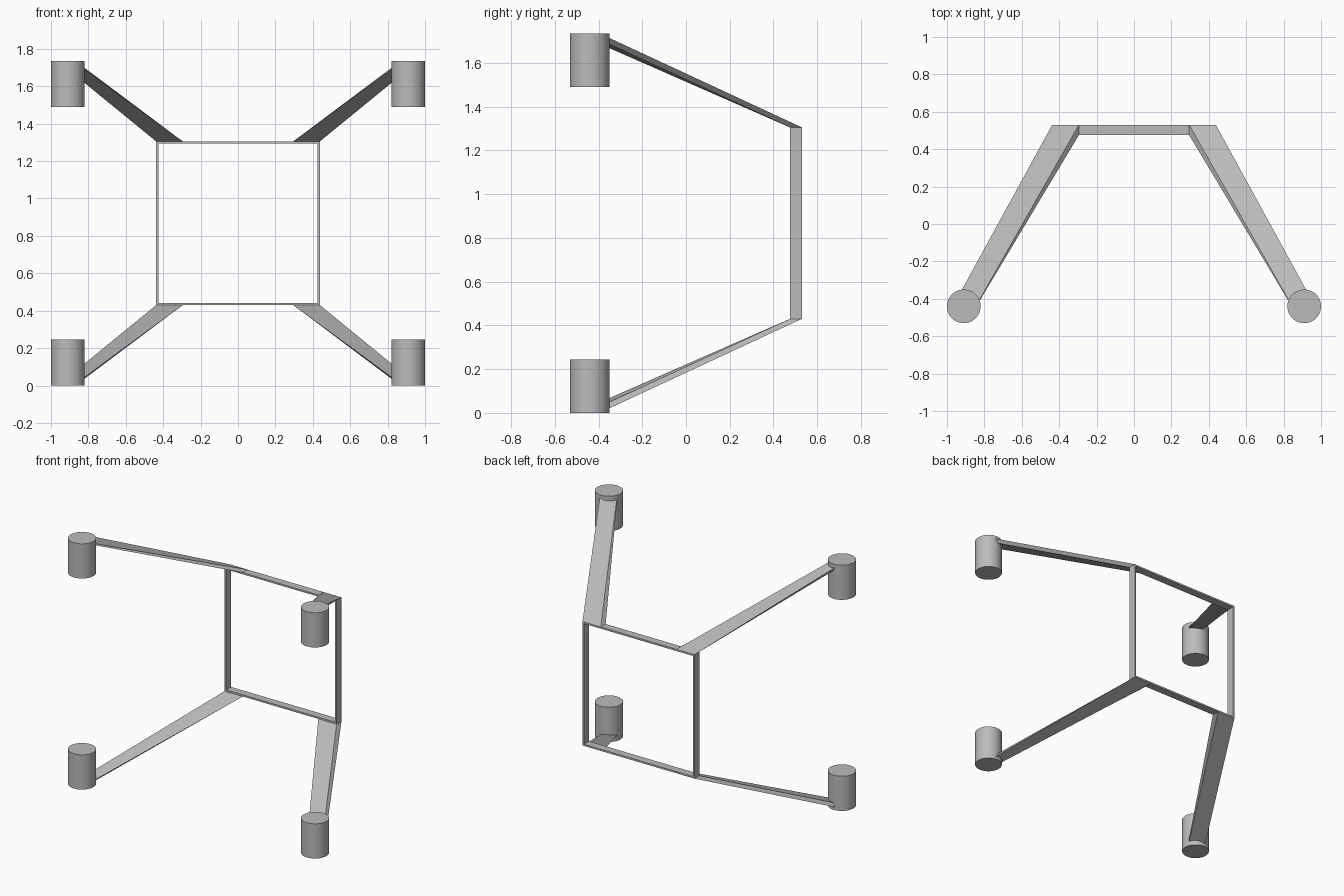
import bpy, bmesh, math
from mathutils import Vector

cube = bpy.data.objects.get("Cube")
if cube:
    bpy.data.objects.remove(cube, do_unlink=True)

GREY = (0.5, 0.5, 0.5, 1)
grey = bpy.data.materials.new("plain grey")
grey.use_nodes = True
grey.diffuse_color = GREY
grey.node_tree.nodes["Principled BSDF"].inputs["Base Color"].default_value = GREY

MID = 0.8675            # height of the mirror plane between upper and lower halves
FRONT, BACK = 0.475, 0.53
HALF = 0.4375           # half the outer size of the square frame
WALL = 0.012


def finish(name, bm):
    bmesh.ops.recalc_face_normals(bm, faces=bm.faces)
    mesh = bpy.data.meshes.new(name)
    bm.to_mesh(mesh)
    bm.free()
    mesh.materials.append(grey)
    obj = bpy.data.objects.new(name, mesh)
    bpy.context.collection.objects.link(obj)
    return obj


def loft(bm, rings):
    """Closed skin through rings of four points; the ends are capped."""
    rings = [[bm.verts.new(p) for p in ring] for ring in rings]
    for a, b in zip(rings, rings[1:]):
        for i in range(4):
            j = (i + 1) % 4
            bm.faces.new((a[i], a[j], b[j], b[i]))
    bm.faces.new(rings[0])
    bm.faces.new(rings[-1])


# Thin square frame at the back, extruded from an open ring
bm = bmesh.new()
corners = [(-1, -1), (1, -1), (1, 1), (-1, 1)]
loops = [[bm.verts.new((sx * h, y, MID + sz * h)) for sx, sz in corners]
         for h, y in ((HALF, FRONT), (HALF, BACK),
                      (HALF - WALL, BACK), (HALF - WALL, FRONT))]
for k in range(4):
    a, b = loops[k], loops[(k + 1) % 4]
    for i in range(4):
        j = (i + 1) % 4
        bm.faces.new((a[i], a[j], b[j], b[i]))
finish("square_frame", bm)

# Four splayed arms and the cylinders at their tips
for level, sz in (("upper", 1), ("lower", -1)):
    for side, sx in (("left", 1), ("right", -1)):
        # Arm tapers from a flat base on the frame to a thin tilted tip
        base = [(HALF, BACK, HALF), (0.295, BACK, HALF),
                (0.295, FRONT, HALF), (HALF, FRONT, HALF)]
        tip = [(0.925, -0.36, 0.851), (0.826, -0.405, 0.835),
               (0.822, -0.405, 0.824), (0.917, -0.375, 0.829)]
        bm = bmesh.new()
        loft(bm, [[Vector((x * sx, y, MID + z * sz)) for x, y, z in ring]
                  for ring in (base, tip)])
        finish(f"{level}_{side}_arm", bm)

        bpy.ops.mesh.primitive_cylinder_add(
            vertices=48, radius=0.09, depth=0.245,
            location=(0.91 * sx, -0.44, MID + sz * 0.745))
        pod = bpy.context.object
        pod.name = f"{level}_{side}_cylinder"
        pod.data.materials.append(grey)
        bpy.ops.object.shade_smooth_by_angle(angle=math.radians(35))
